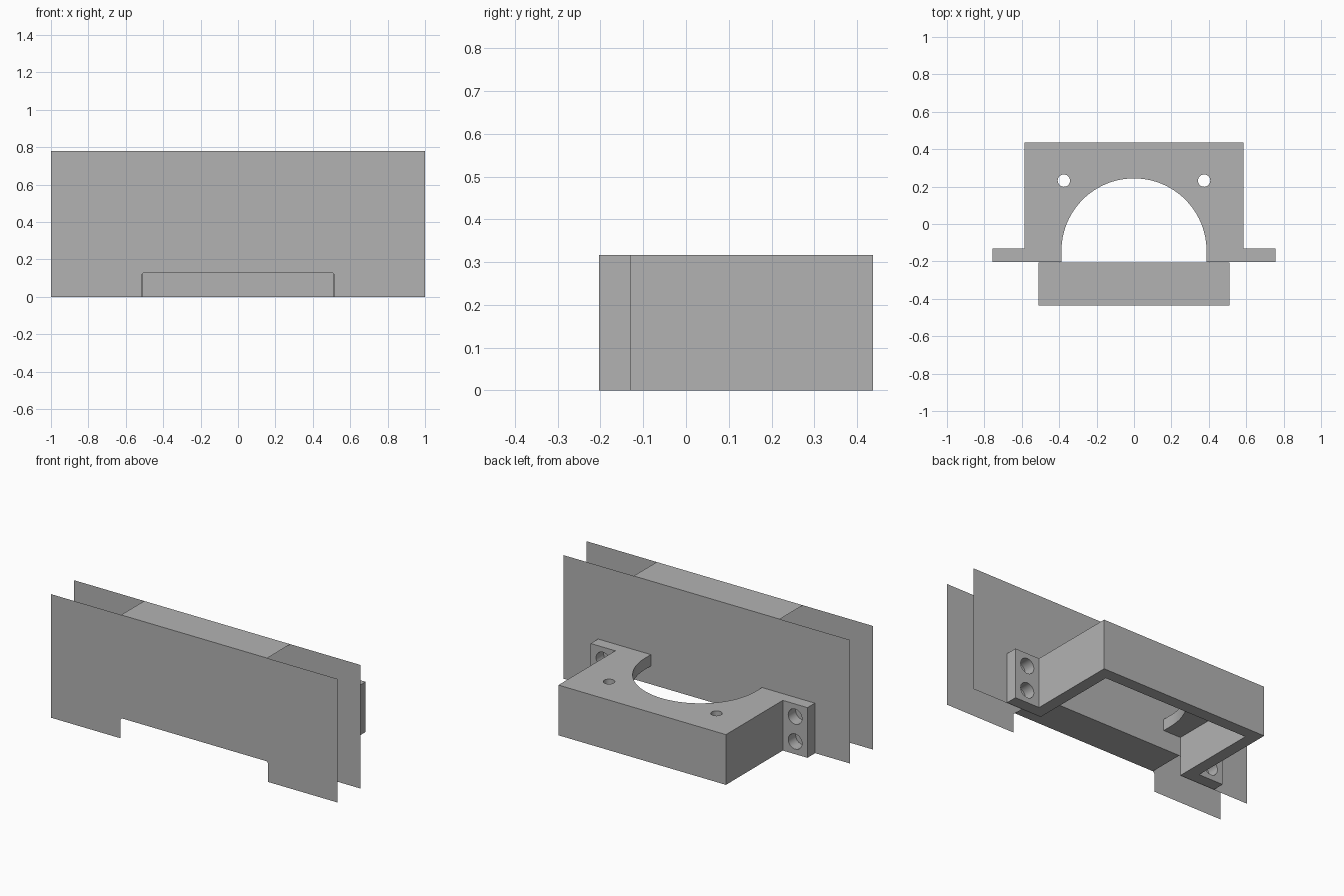
import bpy, bmesh, math
from mathutils import Matrix

cube = bpy.data.objects.get("Cube")
if cube:
    bpy.data.objects.remove(cube, do_unlink=True)

grey = bpy.data.materials.new("plain grey")
grey.use_nodes = True
grey.diffuse_color = (0.45, 0.45, 0.45, 1)
grey.node_tree.nodes["Principled BSDF"].inputs["Base Color"].default_value = grey.diffuse_color


def make_object(name, bm):
    mesh = bpy.data.meshes.new(name)
    bm.to_mesh(mesh)
    bm.free()
    mesh.materials.append(grey)
    obj = bpy.data.objects.new(name, mesh)
    bpy.context.collection.objects.link(obj)
    return obj


def prism(name, outline, bottom, top):
    """Extrude an outline in x and y between two heights."""
    bm = bmesh.new()
    face = bm.faces.new([bm.verts.new((x, y, bottom)) for x, y in outline])
    moved = bmesh.ops.extrude_face_region(bm, geom=[face])["geom"]
    verts = [v for v in moved if isinstance(v, bmesh.types.BMVert)]
    bmesh.ops.translate(bm, verts=verts, vec=(0, 0, top - bottom))
    bmesh.ops.recalc_face_normals(bm, faces=bm.faces)
    return make_object(name, bm)


def drill(name, radius, place, along_y=False):
    bm = bmesh.new()
    matrix = Matrix.Translation(place)
    if along_y:
        matrix = matrix @ Matrix.Rotation(math.pi / 2, 4, "X")
    bmesh.ops.create_cone(bm, cap_ends=True, segments=32, radius1=radius,
                          radius2=radius, depth=0.3, matrix=matrix)
    return make_object(name, bm)


def mirrored(half):
    return half + [(-x, y) for x, y in reversed(half)]


# Bracket: block with two mounting ears
FRONT, BACK, EAR_BACK, HEIGHT = -0.204, 0.437, -0.13, 0.317
BODY, WALL = 0.585, 0.075
bracket = prism("bracket", mirrored([(0.757, FRONT), (0.757, EAR_BACK),
                                     (BODY, EAR_BACK), (BODY, BACK)]), 0, HEIGHT)

# Cutters: hollow underside, arched opening, screw holes
inner = BODY - WALL
cutters = [prism("cavity_cutter", mirrored([(inner, FRONT - 0.1), (inner, BACK - WALL)]),
                 -0.1, HEIGHT - WALL + 0.003)]
R, CENTRE = 0.388, -0.144
arch = [(R, FRONT - 0.1)]
arch += [(R * math.cos(math.pi * i / 48), CENTRE + R * math.sin(math.pi * i / 48))
         for i in range(49)]
arch.append((-R, FRONT - 0.1))
cutters.append(prism("arch_cutter", arch, 0.1, HEIGHT + 0.1))
for side in (-1, 1):
    cutters.append(drill("top_hole_cutter", 0.033, (side * 0.375, 0.232, HEIGHT)))
    for z in (0.08, 0.237):
        cutters.append(drill("ear_hole_cutter", 0.048, (side * 0.671, -0.167, z), True))

for cutter in cutters:
    cutter.hide_render = True
    mod = bracket.modifiers.new("cut", "BOOLEAN")
    mod.operation, mod.solver, mod.object = "DIFFERENCE", "EXACT", cutter

# Bake the cuts and drop the cutters
bpy.context.view_layer.update()
graph = bpy.context.evaluated_depsgraph_get()
baked = bpy.data.meshes.new_from_object(bracket.evaluated_get(graph))
bracket.modifiers.clear()
bracket.data = baked
for cutter in cutters:
    bpy.data.objects.remove(cutter, do_unlink=True)

bpy.ops.object.select_all(action="DESELECT")
bpy.context.view_layer.objects.active = bracket
bracket.select_set(True)
bpy.ops.object.shade_smooth_by_angle(angle=math.radians(30))

# Thin cover: two notched sheets joined along the top and the notch
SHEETS = (-0.437, -0.207)
TOP, NOTCH, HALF, CHAMFER = 0.78, 0.128, 0.515, 0.01


def sheet(name, y):
    bm = bmesh.new()
    outline = mirrored([(HALF - CHAMFER, NOTCH), (HALF, NOTCH - CHAMFER),
                        (HALF, 0), (1, 0), (1, TOP)])
    bm.faces.new([bm.verts.new((x, y, z)) for x, z in outline])
    return make_object(name, bm)


def strip(name, half, z):
    bm = bmesh.new()
    corners = mirrored([(half, SHEETS[0]), (half, SHEETS[1])])
    bm.faces.new([bm.verts.new((x, y, z)) for x, y in corners])
    return make_object(name, bm)


sheet("front_sheet", SHEETS[0])
sheet("rear_sheet", SHEETS[1])
strip("top_strip", HALF - CHAMFER / 2, TOP)
strip("notch_strip", HALF - CHAMFER, NOTCH)
